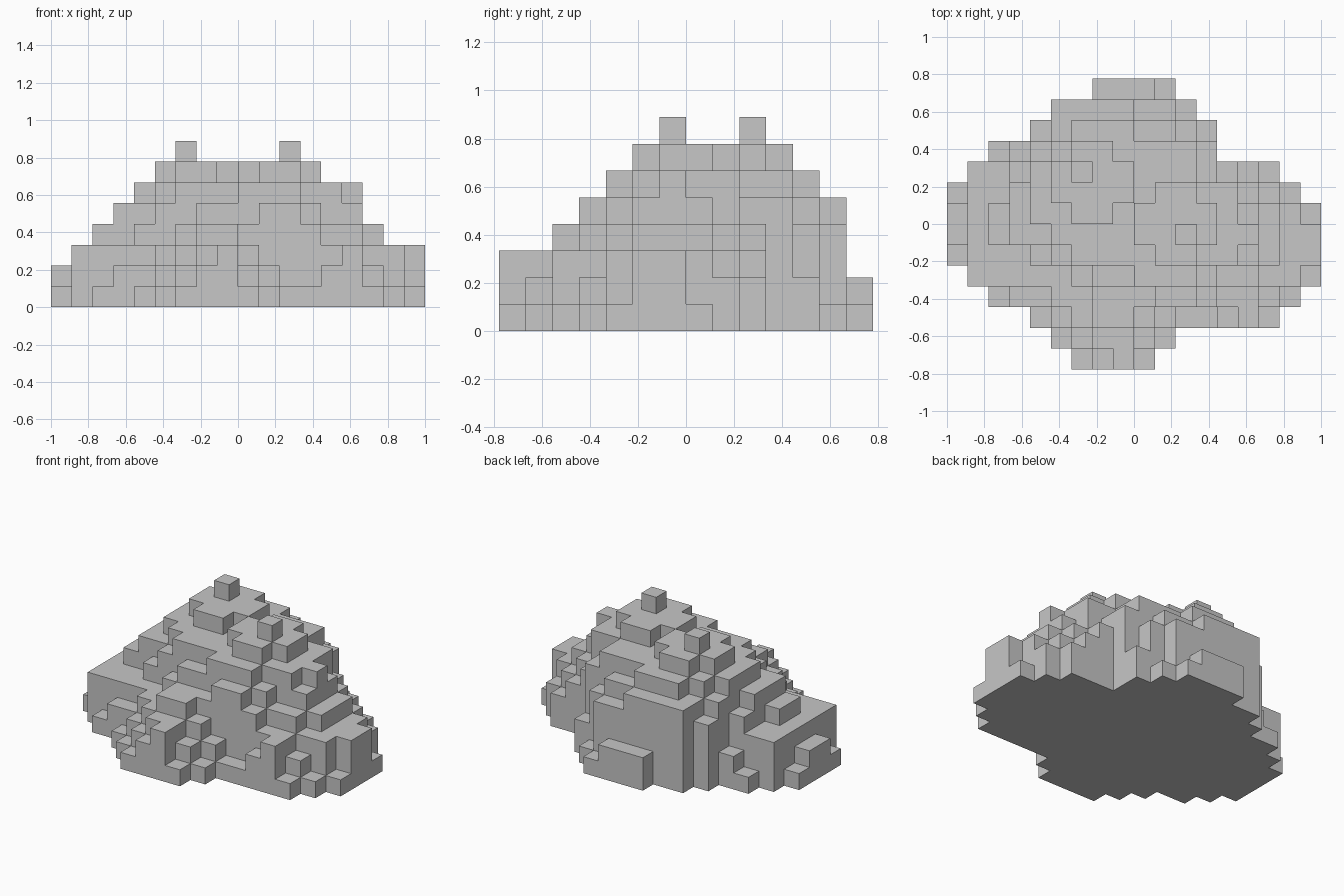
import bpy
import bmesh
from mathutils import Vector

cube = bpy.data.objects.get("Cube")
if cube:
    bpy.data.objects.remove(cube, do_unlink=True)

CELL = 1 / 9
COLUMNS, ROWS = 18, 14
cells = set()


def tier(level, first_row, *rows):
    """Fill one layer of blocks; each row is one or more (start, end) runs."""
    for j, runs in enumerate(rows, first_row):
        for k in range(0, len(runs), 2):
            for i in range(runs[k], runs[k + 1]):
                for z in range(level):
                    cells.add((i, j, z))


# Ground tier
tier(1, 0, (6, 10), (5, 11), (4, 16), (2, 17), (1, 18), (0, 18), (0, 18),
     (0, 18), (0, 17), (1, 16), (2, 13), (4, 13), (5, 12), (7, 11))
# Lower slopes
tier(2, 0, (7, 9), (6, 10), (5, 11, 13, 15), (3, 16), (1, 17), (1, 18), (0, 18),
     (0, 17), (1, 17), (1, 16), (3, 13), (4, 13), (5, 11), (7, 10))
tier(3, 0, (8, 9), (7, 9), (6, 10, 14, 15), (5, 15), (1, 17), (1, 18), (1, 18),
     (1, 17), (1, 16), (1, 15), (4, 13), (4, 12), (5, 11))
# Middle terraces
tier(4, 2, (7, 9), (7, 13), (6, 15), (4, 16), (2, 16), (2, 16), (3, 15),
     (3, 14), (4, 13), (4, 12), (5, 11))
tier(5, 3, (10, 12), (7, 13), (5, 15), (3, 15), (3, 15), (3, 14), (4, 13),
     (4, 13), (5, 11), (5, 9))
# Upper terrace and the two summits
tier(6, 4, (9, 12), (6, 14), (5, 15), (4, 14), (4, 14), (4, 12), (5, 12), (6, 9))
tier(7, 5, (10, 12), (9, 13), (6, 8, 9, 13), (5, 9, 10, 12), (5, 9), (6, 8))
tier(8, 6, (11, 12))
tier(8, 9, (6, 7))

# Skin the blocks with only their exposed faces
bm = bmesh.new()
corners = {}


def corner(p):
    key = tuple(int(round(c)) for c in p)
    if key not in corners:
        i, j, z = key
        corners[key] = bm.verts.new(
            ((i - COLUMNS / 2) * CELL, (j - ROWS / 2) * CELL, z * CELL))
    return corners[key]


axes = [Vector((1, 0, 0)), Vector((0, 1, 0)), Vector((0, 0, 1))]
for cell in sorted(cells):
    base = Vector(cell)
    for a in range(3):
        n, u, v = axes[a], axes[(a + 1) % 3], axes[(a + 2) % 3]
        for side in (0, 1):
            neighbour = base + n * (2 * side - 1)
            if tuple(int(c) for c in neighbour) in cells:
                continue
            o = base + n * side
            loop = [o, o + u, o + u + v, o + v]
            if not side:
                loop.reverse()
            bm.faces.new([corner(p) for p in loop])

mesh = bpy.data.meshes.new("rock_mound")
bm.to_mesh(mesh)
bm.free()

# Plain grey stone
stone = bpy.data.materials.new("grey_stone")
stone.use_nodes = True
grey = (0.57, 0.57, 0.57, 1)
stone.diffuse_color = grey
stone.node_tree.nodes["Principled BSDF"].inputs["Base Color"].default_value = grey
mesh.materials.append(stone)

mound = bpy.data.objects.new("rock_mound", mesh)
bpy.context.collection.objects.link(mound)
